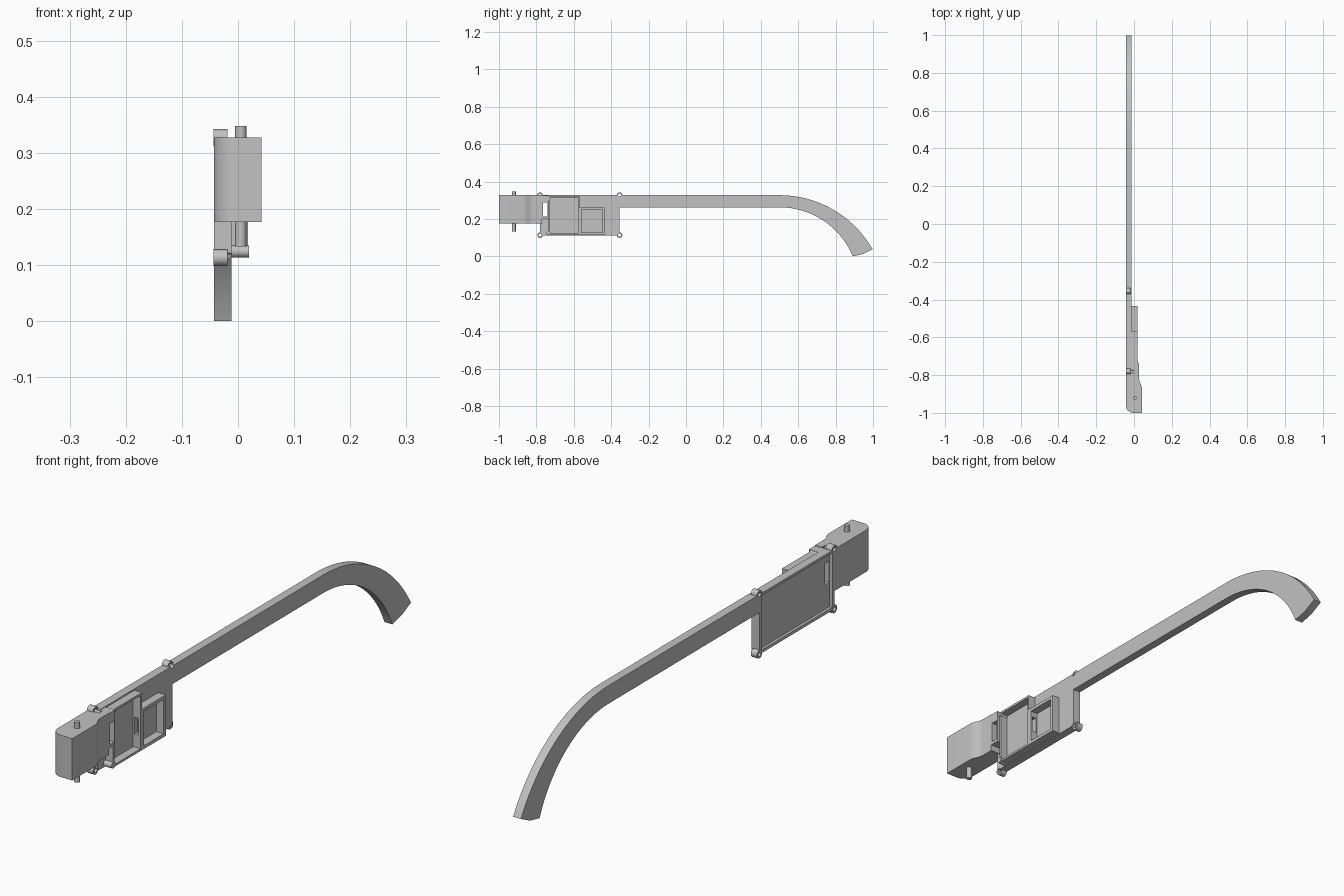
import bpy, bmesh, math
from mathutils import Vector

if "Cube" in bpy.data.objects:
    bpy.data.objects.remove(bpy.data.objects["Cube"], do_unlink=True)

GREY = (0.54, 0.54, 0.54, 1)
mat = bpy.data.materials.new("plain grey")
mat.use_nodes = True
mat.diffuse_color = GREY
mat.node_tree.nodes["Principled BSDF"].inputs["Base Color"].default_value = GREY

BACK, FACE = -0.043, -0.012     # side faces of the arm
FRONT, REAR = -0.78, -0.355     # ends of the housing


def make(name, bm):
    bmesh.ops.recalc_face_normals(bm, faces=bm.faces)
    mesh = bpy.data.meshes.new(name)
    bm.to_mesh(mesh)
    bm.free()
    mesh.materials.append(mat)
    obj = bpy.data.objects.new(name, mesh)
    bpy.context.collection.objects.link(obj)
    return obj


def extrude(name, points, offset):
    bm = bmesh.new()
    face = bm.faces.new([bm.verts.new(p) for p in points])
    new = bmesh.ops.extrude_face_region(bm, geom=[face])["geom"]
    bmesh.ops.translate(bm, vec=Vector(offset),
                        verts=[v for v in new if isinstance(v, bmesh.types.BMVert)])
    # the starting face stays as the opposite cap
    if not face.is_valid:
        bm.faces.ensure_lookup_table()
    return make(name, bm)


def box(name, x, y, z):
    pts = [(x[0], y[0], z[0]), (x[0], y[1], z[0]), (x[0], y[1], z[1]), (x[0], y[0], z[1])]
    return extrude(name, pts, (x[1] - x[0], 0, 0))


def ring(radius, a, b, n=20):
    return [(a + radius * math.cos(i * math.tau / n), b + radius * math.sin(i * math.tau / n))
            for i in range(n)]


def rod_x(name, x, y, z, radius):
    return extrude(name, [(x[0], p, q) for p, q in ring(radius, y, z)], (x[1] - x[0], 0, 0))


def cut(obj, cutter):
    cutter.hide_render = True
    mod = obj.modifiers.new("cut", 'BOOLEAN')
    mod.operation = 'DIFFERENCE'
    mod.solver = 'EXACT'
    mod.object = cutter
    bpy.context.view_layer.objects.active = obj
    bpy.ops.object.modifier_apply(modifier=mod.name)
    bpy.data.objects.remove(cutter, do_unlink=True)


def smooth(obj):
    bpy.ops.object.select_all(action='DESELECT')
    obj.select_set(True)
    bpy.context.view_layer.objects.active = obj
    bpy.ops.object.shade_smooth_by_angle(angle=math.radians(30))


def arc(y, z, radius, sweep, n=24):
    return [(y + radius * math.sin(sweep * i / n), z - radius + radius * math.cos(sweep * i / n))
            for i in range(n + 1)]


# long arm with its curved ear hook
outer = arc(0.5, 0.327, 0.573, math.radians(60.3))
inner = arc(0.5, 0.262, 0.424, math.radians(67.5))
side = [(REAR, 0.327)] + outer + [(0.945, 0.012)] + inner[::-1] + [(REAR, 0.262)]
arm = extrude("arm", [(BACK, y, z) for y, z in side], (FACE - BACK, 0, 0))

# housing plate, recessed on its outer side
plate = box("housing_plate", (BACK, FACE), (FRONT, REAR), (0.112, 0.327))
cut(plate, box("recess_cutter", (-0.06, -0.033), (FRONT + 0.012, REAR - 0.012), (0.123, 0.318)))
cut(plate, box("slot_cutter", (-0.06, 0.05), (-0.765, -0.74), (0.212, 0.288)))

# hinge head: rounded front corner, stepped towards the housing
r = 0.04
corner = [(BACK + r - r * math.cos(a), -1 + r - r * math.sin(a))
          for a in [math.pi / 2 * i / 10 for i in range(11)]]
step = [(0.0345 + 0.0075 * math.cos(math.pi * t / 8), -0.87 + 0.05 * t / 8) for t in range(9)]
top = corner + [(0.042, -1)] + step + [(0.027, -0.77), (FACE, -0.77), (FACE, FRONT), (BACK, FRONT)]
head = extrude("hinge_head", [(x, y, 0.177) for x, y in top], (0, 0, 0.15))

# slotted bridge between the head and the large tray
bridge = box("slotted_bridge", (FACE, 0.027), (-0.77, -0.735), (0.2, 0.325))
cut(bridge, box("slot_cutter", (-0.06, 0.05), (-0.765, -0.74), (0.212, 0.288)))

# hinge pin
pin = extrude("hinge_pin", [(x, y, 0.133) for x, y in ring(0.01, 0.005, -0.92)], (0, 0, 0.215))
smooth(pin)

# open trays on the inner side
trays = [("large_tray", (-0.735, -0.57), (0.115, 0.322), 0.008),
         ("small_tray", (-0.57, -0.435), (0.115, 0.262), 0.012)]
for name, y, z, wall in trays:
    tray = box(name, (-0.02, 0.018), y, z)
    cut(tray, box("tray_cutter", (-0.0115, 0.05), (y[0] + wall, y[1] - wall),
                  (z[0] + wall, z[1] - wall)))
    cut(tray, box("wire_cutter", (-0.006, 0.01), (-0.6, -0.55), (0.17, 0.23)))

# screw posts at the large tray
for label, z in (("lower", 0.124), ("upper", 0.313)):
    smooth(rod_x(label + "_screw_post", (-0.022, 0.02), -0.735, z, 0.011))

# four corner lugs with screw holes
for end, y in (("front", FRONT), ("rear", REAR)):
    for level, z in (("lower", 0.113), ("upper", 0.327)):
        lug = rod_x(end + "_" + level + "_lug", (BACK - 0.0005, -0.019), y, z, 0.015)
        pierced = [lug, plate]
        if level == "upper":
            pierced.append(arm if end == "rear" else head)
        for part in pierced:
            cut(part, rod_x("hole_cutter", (-0.1, 0.0), y, z, 0.008))
        smooth(lug)

smooth(arm)
smooth(head)
